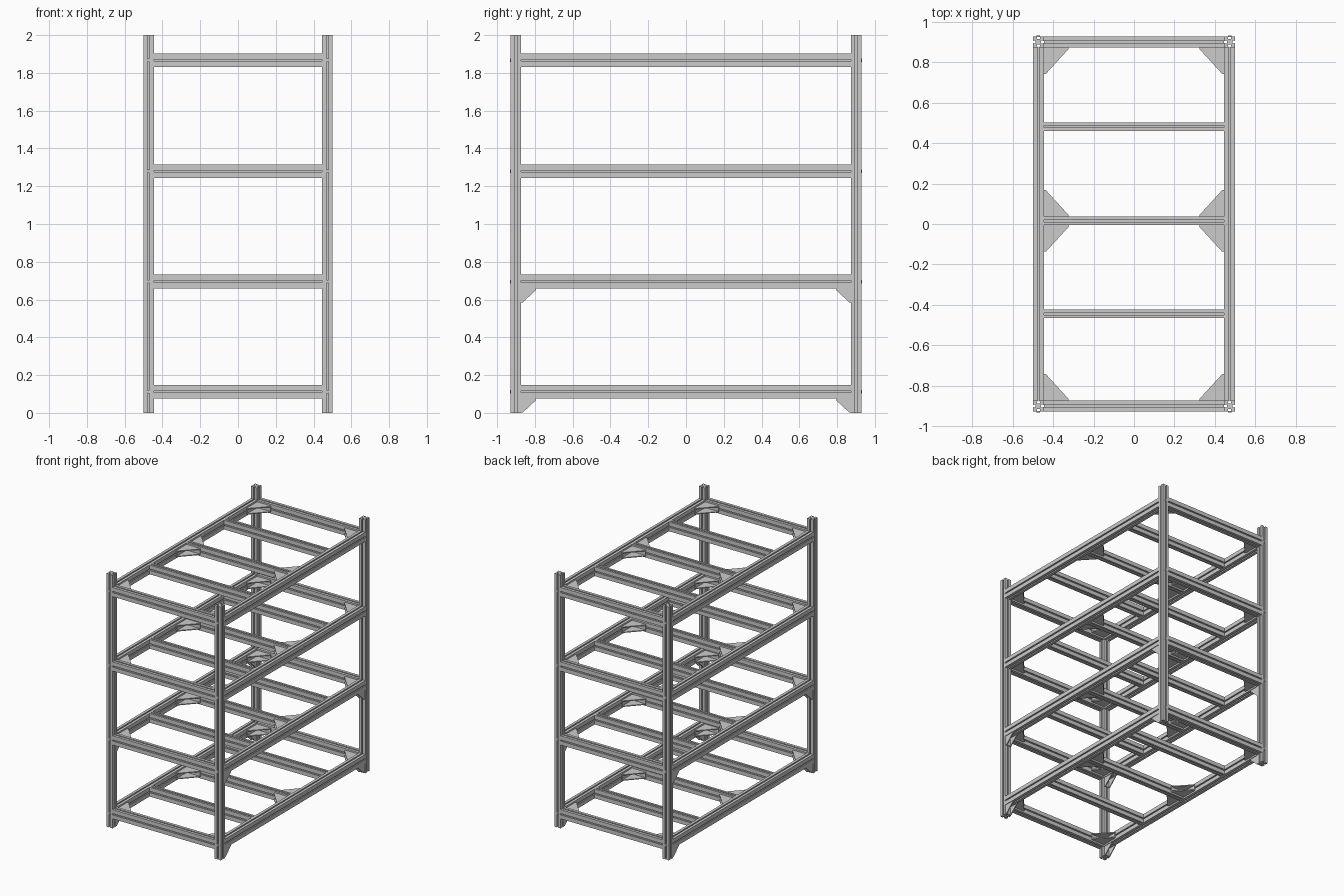
import bpy, bmesh, math
from mathutils import Vector

if "Cube" in bpy.data.objects:
    bpy.data.objects.remove(bpy.data.objects["Cube"])

X, Y, Z = Vector((1, 0, 0)), Vector((0, 1, 0)), Vector((0, 0, 1))
XO, YO, S = 0.5, 0.928, 0.054          # outer half sizes, post thickness
XI, YI = XO - S, YO - S                # inner faces of the posts
LEVELS = [0.112, 0.695, 1.279, 1.867]  # rail centre heights
RAIL_H = 0.073


def finish(name, bm):
    bmesh.ops.recalc_face_normals(bm, faces=bm.faces)
    me = bpy.data.meshes.new(name)
    bm.to_mesh(me)
    bm.free()
    ob = bpy.data.objects.new(name, me)
    bpy.context.collection.objects.link(ob)
    return ob


def prism(bm, pts, offset):
    """Closed prism: polygon pts swept along offset."""
    a = [bm.verts.new(p) for p in pts]
    b = [bm.verts.new(p + offset) for p in pts]
    bm.faces.new(a)
    bm.faces.new(b[::-1])
    for i in range(len(a)):
        j = (i + 1) % len(a)
        bm.faces.new((a[i], a[j], b[j], b[i]))


def slotted_profile(w, h):
    """Rectangle with an undercut slot in the middle of each side."""
    slot = [(-.005, 0), (-.005, .004), (-.008, .004), (-.008, .013),
            (.008, .013), (.008, .004), (.005, .004), (.005, 0)]
    pts = []
    for k in range(4):
        c, s = round(math.cos(k * math.pi / 2)), round(math.sin(k * math.pi / 2))
        half, side = (w / 2, h / 2) if k % 2 == 0 else (h / 2, w / 2)
        for t, d in [(-side, 0)] + slot:
            r = half - d
            pts.append((c * r - s * t, s * r + c * t))
    return pts


def beam(name, start, length, axis, u, v, w, h):
    bm = bmesh.new()
    prism(bm, [start + u * a + v * b for a, b in slotted_profile(w, h)], axis * length)
    return finish(name, bm)


def bracket(name, corner, u, v, lu, lv, w, thick):
    """Corner bracket: two flanges joined by two triangular webs."""
    bm = bmesh.new()
    e, t = 0.010, 0.007
    tri = [corner, corner + u * lu, corner + u * lu + v * e,
           corner + u * e + v * lv, corner + v * lv]
    for s in (-1, 1):
        prism(bm, [p + w * s * thick / 2 for p in tri], -w * s * t)
    base = corner - w * (thick / 2 - t)
    span = w * (thick - 2 * t)
    prism(bm, [base, base + u * lu, base + u * lu + v * t, base + v * t], span)
    prism(bm, [base + v * t, base + v * lv, base + v * lv + u * t, base + v * t + u * t], span)
    return finish(name, bm)


def bolt(name, pos, axis):
    bm = bmesh.new()
    side = Z.cross(axis)
    ring = [pos + side * .009 * math.cos(a) + Z * .009 * math.sin(a)
            for a in (i * math.pi / 6 for i in range(12))]
    prism(bm, [p - axis * .004 for p in ring], axis * .009)
    return finish(name, bm)


# Corner posts
for sx in (-1, 1):
    for sy in (-1, 1):
        beam("corner_post", Vector((sx * (XO - S / 2), sy * (YO - S / 2), 0)),
             2.0, Z, X, Y, S, S)

for z in LEVELS:
    # Long side rails
    for sx in (-1, 1):
        beam("side_rail", Vector((sx * (XO - S / 2), -YI, z)), 2 * YI, Y, Z, X, RAIL_H, S)
    # End rails
    for sy in (-1, 1):
        beam("end_rail", Vector((-XI, sy * (YO - S / 2), z)), 2 * XI, X, Y, Z, S, RAIL_H)
    # Inner cross bars
    for y in (-0.445, 0.015, 0.482):
        beam("cross_bar", Vector((-XI, y, z)), 2 * XI, X, Y, Z, 0.042, RAIL_H)

    for sx in (-1, 1):
        # Flat brackets at the corners and both sides of the middle bar
        for y, d in ((YI, -1), (-YI, 1), (0.036, 1), (-0.006, -1)):
            bracket("shelf_bracket", Vector((sx * XI, y, z)), -X * sx, Y * d,
                    0.121, 0.131, Z, 0.048)
        for sy in (-1, 1):
            # Bolt heads on the outer post faces
            bolt("bolt_head", Vector((sx * (XO - S / 2), sy * YO, z)), Y * sy)
            # Upright brackets under the two lowest levels
            if z < 1:
                bracket("post_bracket",
                        Vector((sx * (XO - S / 2), sy * YI, z - RAIL_H / 2)),
                        -Y * sy, -Z, 0.078, 0.073, X, 0.046)
